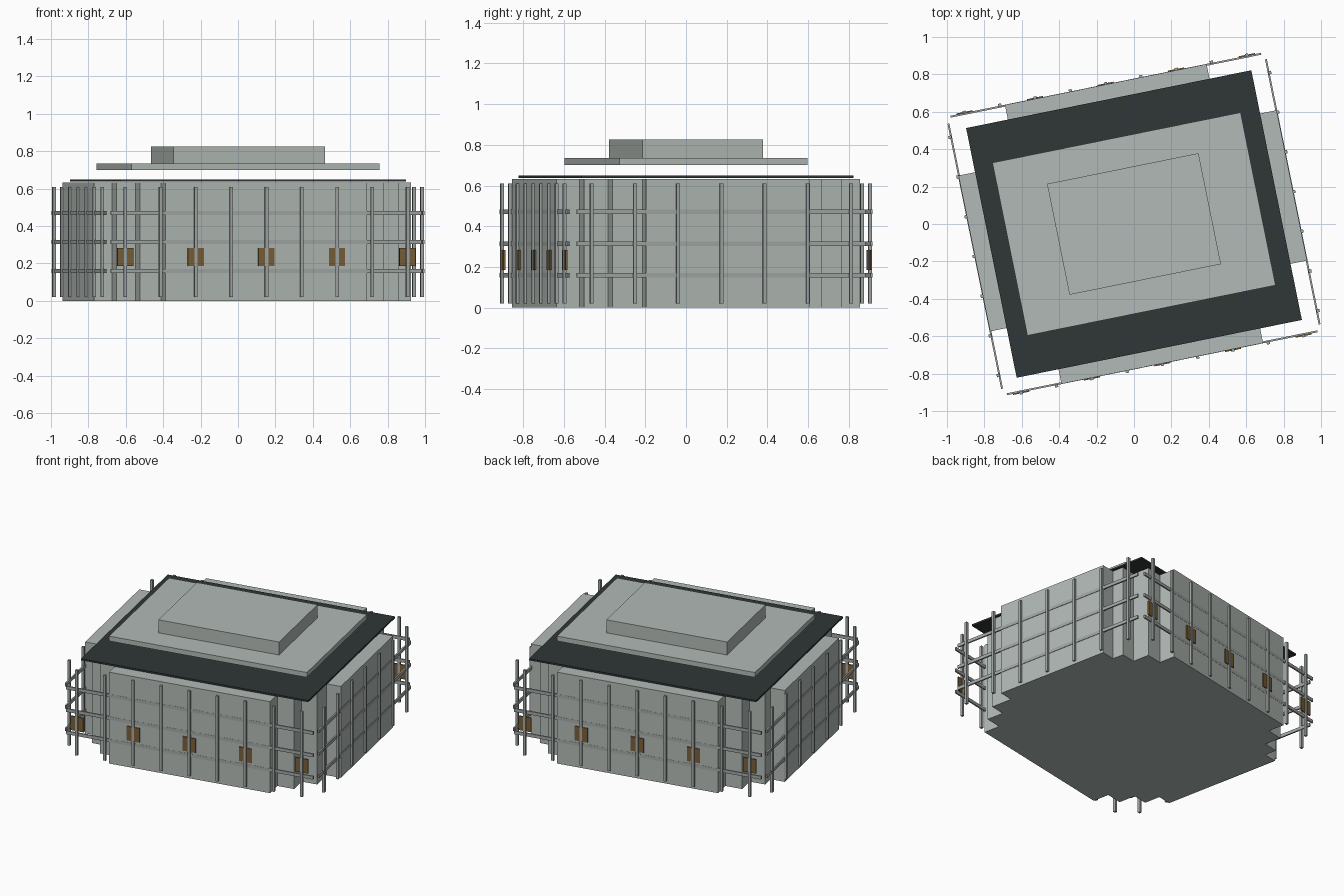
import bpy, bmesh, math
from mathutils import Matrix, Vector

if "Cube" in bpy.data.objects:
    bpy.data.objects.remove(bpy.data.objects["Cube"], do_unlink=True)

TURN = Matrix.Rotation(math.radians(11.45), 4, 'Z')  # the whole building is turned


def material(name, rgb):
    m = bpy.data.materials.new(name)
    m.use_nodes = True
    m.diffuse_color = (*rgb, 1)
    m.node_tree.nodes["Principled BSDF"].inputs["Base Color"].default_value = (*rgb, 1)
    return m


concrete = material("pale grey green", (0.44, 0.49, 0.465))
roofing = material("dark slate", (0.028, 0.038, 0.037))
steel = material("steel grey", (0.36, 0.39, 0.38))
wood = material("brown", (0.19, 0.115, 0.04))


def finish(name, bm, mat):
    bmesh.ops.recalc_face_normals(bm, faces=bm.faces)
    mesh = bpy.data.meshes.new(name)
    bm.to_mesh(mesh)
    bm.free()
    mesh.materials.append(mat)
    ob = bpy.data.objects.new(name, mesh)
    ob.matrix_world = TURN
    bpy.context.collection.objects.link(ob)


def boxes(name, mat, items):
    """One object from (centre, size) boxes."""
    bm = bmesh.new()
    for centre, size in items:
        bmesh.ops.create_cube(bm, size=1, matrix=Matrix.Translation(centre) @ Matrix.Diagonal((*size, 1)))
    finish(name, bm, mat)


# Walls: a plan with stepped corners, pulled up
STEPS = [(0.868, 0.41), (0.77, 0.525), (0.665, 0.645), (0.55, 0.761)]
quadrants = [(1, 1, 0.035), (-1, 1, 0.03), (-1, -1, 0), (1, -1, -0.035)]
outline = []
for sx, sy, shift in quadrants:
    corner = []
    for i, (x, y) in enumerate(STEPS):
        y += shift if i == 0 else 0
        corner.append((sx * x, sy * y))
        if i < 3:
            corner.append((sx * STEPS[i + 1][0], sy * y))
    outline += corner if sx * sy > 0 else corner[::-1]
bm = bmesh.new()
base = bm.faces.new([bm.verts.new((x, y, 0)) for x, y in outline])
top = bmesh.ops.extrude_face_region(bm, geom=[base], use_keep_orig=True)
bmesh.ops.translate(bm, vec=Vector((0, 0, 0.633)),
                    verts=[v for v in top["geom"] if isinstance(v, bmesh.types.BMVert)])
finish("stepped_walls", bm, concrete)

# Roof sheet and raised blocks
boxes("roof_sheet", roofing, [((0, 0, 0.644), (1.556, 1.362, 0.012))])
boxes("upper_slab", concrete, [((0, 0, 0.718), (1.354, 0.943, 0.034))])
boxes("roof_block", concrete, [((0, 0, 0.78), (0.826, 0.605, 0.09))])

# Frame of posts and rails round all four sides
posts, rails, panels = [], [], []
for s in (-1, 1):
    posts += [((0.1925 * i, s * 0.765, 0.315), (0.017, 0.017, 0.59)) for i in range(-4, 5)]
    posts += [((s * 0.872, 0.2165 * i, 0.315), (0.017, 0.017, 0.59)) for i in range(-3, 4)]
    for z in (0.16, 0.315, 0.47):
        rails.append(((0, s * 0.757, z), (1.694, 0.01, 0.022)))
        rails.append(((s * 0.866, 0, z), (0.01, 1.446, 0.022)))
    panels += [((0.385 * i, s * 0.763, 0.235), (0.088, 0.009, 0.098)) for i in range(-2, 3)]
boxes("frame_posts", steel, posts)
boxes("frame_rails", steel, rails)

# Brown panels on front and back
boxes("wall_panels", wood, panels)
